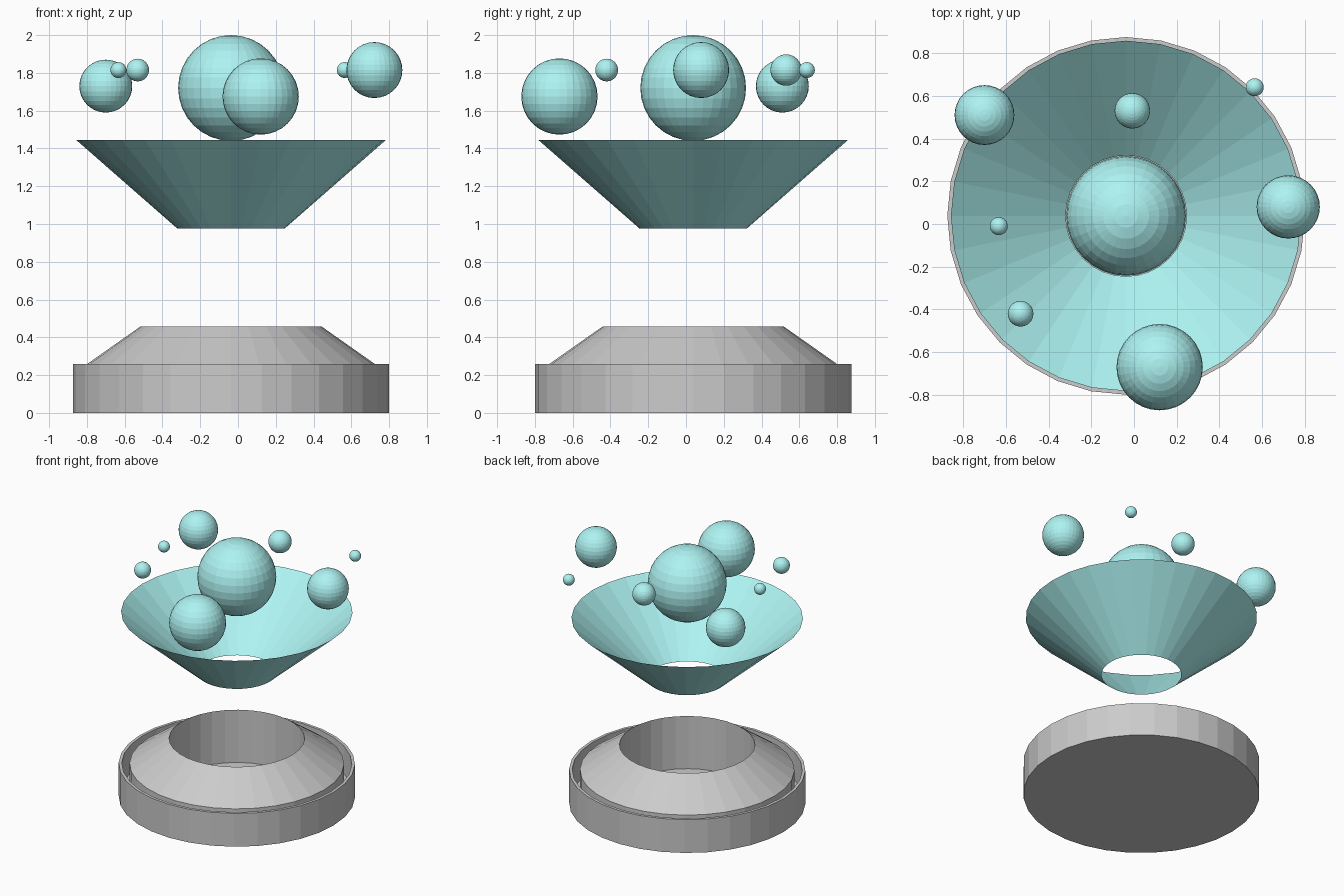
import bpy, bmesh, math

if "Cube" in bpy.data.objects:
    bpy.data.objects.remove(bpy.data.objects["Cube"])

CX, CY = -0.037, 0.038   # shared vertical axis
SIDES = 32

teal = bpy.data.materials.new("teal")
teal.diffuse_color = (0.42, 0.9, 0.89, 1)
teal.use_nodes = True
teal.node_tree.nodes["Principled BSDF"].inputs["Base Color"].default_value = teal.diffuse_color


def finish(bm, name, mat=None):
    bmesh.ops.recalc_face_normals(bm, faces=bm.faces[:])
    me = bpy.data.meshes.new(name)
    bm.to_mesh(me)
    bm.free()
    ob = bpy.data.objects.new(name, me)
    bpy.context.collection.objects.link(ob)
    if mat:
        me.materials.append(mat)
    return ob


def lathe(name, profile, mat=None, cap_ends=False):
    """Spin (radius, z) points around the shared axis, flat shaded."""
    bm = bmesh.new()
    rings = []
    for r, z in profile:
        rings.append([bm.verts.new((r * math.cos(math.tau * i / SIDES),
                                    r * math.sin(math.tau * i / SIDES), z))
                      for i in range(SIDES)])
    for a, b in zip(rings, rings[1:]):
        for i in range(SIDES):
            j = (i + 1) % SIDES
            bm.faces.new((a[i], a[j], b[j], b[i]))
    if cap_ends:
        bm.faces.new(rings[0])
        bm.faces.new(rings[-1])
    ob = finish(bm, name, mat)
    ob.location = (CX, CY, 0)
    return ob


def ball(name, x, y, z, r):
    bm = bmesh.new()
    bmesh.ops.create_uvsphere(bm, u_segments=32, v_segments=16, radius=r)
    finish(bm, name, teal).location = (x, y, z)


# Base: outer wall, narrow groove, sloped shoulder and central well
lathe("base", [(0.837, 0), (0.837, 0.26), (0.815, 0.26), (0.815, 0.045),
               (0.76, 0.045), (0.76, 0.26), (0.48, 0.457), (0.48, 0.045)],
      cap_ends=True)

# Open funnel, a single sheet
lathe("funnel", [(0.283, 0.975), (0.82, 1.445)], teal)

# Floating balls
balls = [(CX, CY, 1.72, 0.28), (-0.70, 0.51, 1.73, 0.14),
         (0.722, 0.08, 1.815, 0.148), (0.12, -0.67, 1.675, 0.202),
         (-0.008, 0.53, 1.815, 0.083), (0.565, 0.64, 1.815, 0.042),
         (-0.633, -0.01, 1.815, 0.042), (-0.531, -0.42, 1.815, 0.06)]
for i, b in enumerate(balls):
    ball(f"ball_{i + 1}", *b)
